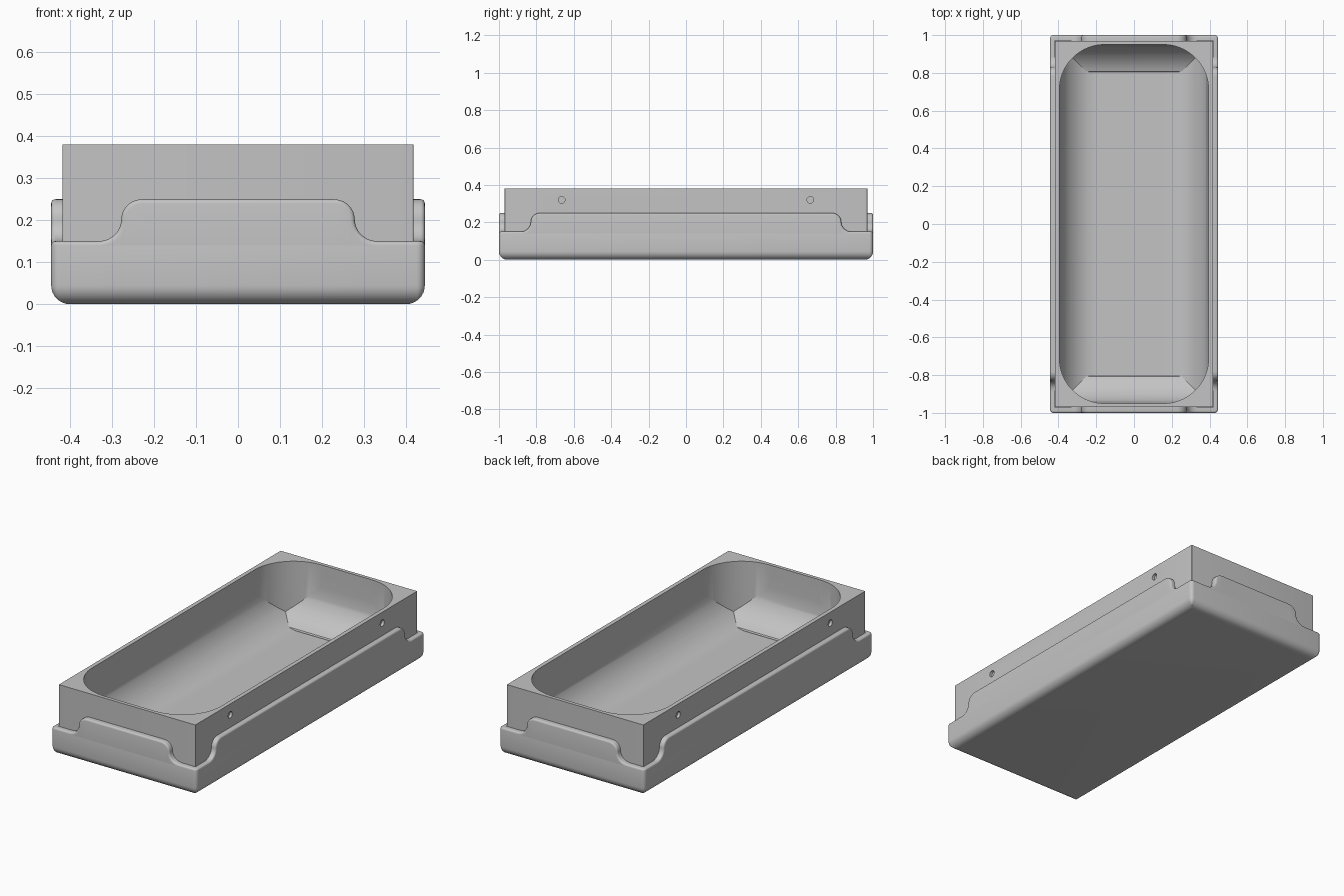
import bpy, bmesh
from math import sin, cos, pi, sqrt, radians
from mathutils import Vector

old = bpy.data.objects.get("Cube")
if old:
    bpy.data.objects.remove(old, do_unlink=True)

grey = bpy.data.materials.new("plain_grey")
grey.use_nodes = True
grey.diffuse_color = (0.55, 0.55, 0.55, 1)
grey.node_tree.nodes["Principled BSDF"].inputs["Base Color"].default_value = grey.diffuse_color

SHELL_X, SHELL_Y = 0.445, 1.0      # outer tray half size
BLOCK_X, BLOCK_Y = 0.418, 0.97     # inner block half size
LOW, HIGH, TOP = 0.15, 0.25, 0.38  # tray corner, tray wall and block heights
LIP, ROUND, CORNER = 0.01, 0.045, 0.02


def add_object(name, bm, helper=False):
    bmesh.ops.recalc_face_normals(bm, faces=bm.faces[:])
    mesh = bpy.data.meshes.new(name)
    bm.to_mesh(mesh)
    bm.free()
    mesh.materials.append(grey)
    obj = bpy.data.objects.new(name, mesh)
    bpy.context.collection.objects.link(obj)
    obj.hide_render = helper
    return obj


def rounded_ring(hx, hy, r, z, steps=6):
    """Rounded rectangle at height z."""
    ring = []
    for quarter, (sx, sy) in enumerate(((1, 1), (-1, 1), (-1, -1), (1, -1))):
        for i in range(steps + 1):
            t = pi / 2 * (quarter + i / steps)
            ring.append((sx * (hx - r) + r * cos(t), sy * (hy - r) + r * sin(t), z))
    return ring


def loft(rings):
    """Closed solid through a stack of equally long rings."""
    bm = bmesh.new()
    rows = [[bm.verts.new(p) for p in ring] for ring in rings]
    n = len(rows[0])
    for a, b in zip(rows, rows[1:]):
        for i in range(n):
            j = (i + 1) % n
            bm.faces.new((a[i], a[j], b[j], b[i]))
    bm.faces.new(rows[0])
    bm.faces.new(rows[-1])
    return bm


def apply_boolean(target, cutter, operation):
    mod = target.modifiers.new("cut", 'BOOLEAN')
    mod.operation, mod.object, mod.solver = operation, cutter, 'EXACT'
    graph = bpy.context.evaluated_depsgraph_get()
    result = bpy.data.meshes.new_from_object(target.evaluated_get(graph))
    target.modifiers.clear()
    target.data = result
    bpy.data.objects.remove(cutter, do_unlink=True)


def smooth(obj, degrees=30):
    bpy.ops.object.select_all(action='DESELECT')
    obj.select_set(True)
    bpy.context.view_layer.objects.active = obj
    bpy.ops.object.shade_smooth_by_angle(angle=radians(degrees))


def tray_ring(inset, z):
    return rounded_ring(SHELL_X - inset, SHELL_Y - inset, max(CORNER - inset, 0.001), z)


# Tray base: rounded underside, softened rim, then down into the hollow for the block
rings = []
for i in range(9):
    t = pi / 2 * i / 8
    rings.append(tray_ring(ROUND * (1 - sin(t)), ROUND * (1 - cos(t))))
for i in range(5):
    t = pi / 2 * i / 4
    rings.append(tray_ring(LIP * (1 - cos(t)), LOW - LIP * (1 - sin(t))))
rings += [rounded_ring(BLOCK_X + 0.002, BLOCK_Y + 0.002, 0.004, z) for z in (LOW, 0.02)]
smooth(add_object("tray_base", loft(rings)))


def wall_outline(flat_half, steps=10):
    """Raised wall outline as (along, height, normal) with S-shaped shoulders."""
    r1, r2 = 0.05, 0.055
    k = (HIGH - LOW) / (r1 + r2)
    half = []
    for i in range(steps + 1):
        t = pi / 2 * i / steps
        half.append((flat_half + r1 * sin(t), HIGH - k * r1 * (1 - cos(t)), sin(t), cos(t)))
    for i in range(1, steps + 1):
        t = pi / 2 * (1 - i / steps)
        half.append((flat_half + r1 + r2 * (1 - sin(t)), LOW + k * r2 * (1 - cos(t)), sin(t), cos(t)))
    return [(-u, z, -nu, nz) for u, z, nu, nz in reversed(half)] + half


def raised_wall(name, flat_half, place):
    """Wall with a rounded outer lip; place maps (along, inward, height) to space."""
    bm = bmesh.new()
    columns = []
    for u, z, nu, nz in wall_outline(flat_half):
        column = [(u, 0, LOW - LIP)]
        for i in range(5):
            t = pi / 2 * i / 4
            drop = LIP * (1 - sin(t))
            column.append((u - nu * drop, LIP * (1 - cos(t)), z - nz * drop))
        column.append((u, 0.035, z))
        columns.append([bm.verts.new(place(*p)) for p in column])
    for a, b in zip(columns, columns[1:]):
        for i in range(len(a) - 1):
            bm.faces.new((a[i], a[i + 1], b[i + 1], b[i]))
    bmesh.ops.remove_doubles(bm, verts=bm.verts[:], dist=0.0001)
    obj = add_object(name, bm)
    # Keep the open shell facing outward
    outward = Vector(place(0, -1, 0)) - Vector(place(0, 0, 0))
    biggest = max(obj.data.polygons, key=lambda p: abs(p.normal.dot(outward)) * p.area)
    if biggest.normal.dot(outward) < 0:
        obj.data.flip_normals()
    smooth(obj, 40)


# Four raised walls
for label, s in (("front", -1), ("back", 1)):
    raised_wall(label + "_wall", 0.228, lambda u, d, z, s=s: (u, s * (SHELL_Y - d), z))
for label, s in (("left", 1), ("right", -1)):
    raised_wall(label + "_wall", 0.78, lambda u, d, z, s=s: (s * (SHELL_X - d), u, z))

# Inner block with a hollow basin
block = add_object("basin_block", loft([rounded_ring(BLOCK_X, BLOCK_Y, 0.004, z) for z in (0.022, TOP)]))
OPEN_X, OPEN_Y, FLOOR, CURVE, END = 0.395, 0.95, 0.055, 0.2, 0.145


def basin_ring(inset, z):
    x, y = OPEN_X - inset, OPEN_Y - min(inset, END)
    return [(-x, -y, z), (x, -y, z), (x, y, z), (-x, y, z)]


insets = [CURVE * (1 - cos(pi / 2 * i / 16)) for i in range(17)]
rings = [basin_ring(0, TOP + 0.1)]
rings += [basin_ring(d, FLOOR + CURVE - sqrt(max(0, CURVE ** 2 - (CURVE - d) ** 2))) for d in insets]
trough = add_object("basin_cutter", loft(rings), helper=True)

# Large vertical corner rounding of the basin
prism = loft([rounded_ring(OPEN_X, OPEN_Y, 0.24, z, 16) for z in (0, TOP + 0.05)])
apply_boolean(trough, add_object("corner_cutter", prism, helper=True), 'INTERSECT')
apply_boolean(block, trough, 'DIFFERENCE')

# Small blind holes on both long sides
for sx in (-1, 1):
    for sy in (-1, 1):
        circle = [(0.665 * sy + 0.018 * cos(pi * i / 10), 0.32 + 0.018 * sin(pi * i / 10)) for i in range(20)]
        hole = loft([[(sx * x, y, z) for y, z in circle] for x in (BLOCK_X - 0.015, BLOCK_X + 0.02)])
        apply_boolean(block, add_object("hole_cutter", hole, helper=True), 'DIFFERENCE')
smooth(block, 25)
